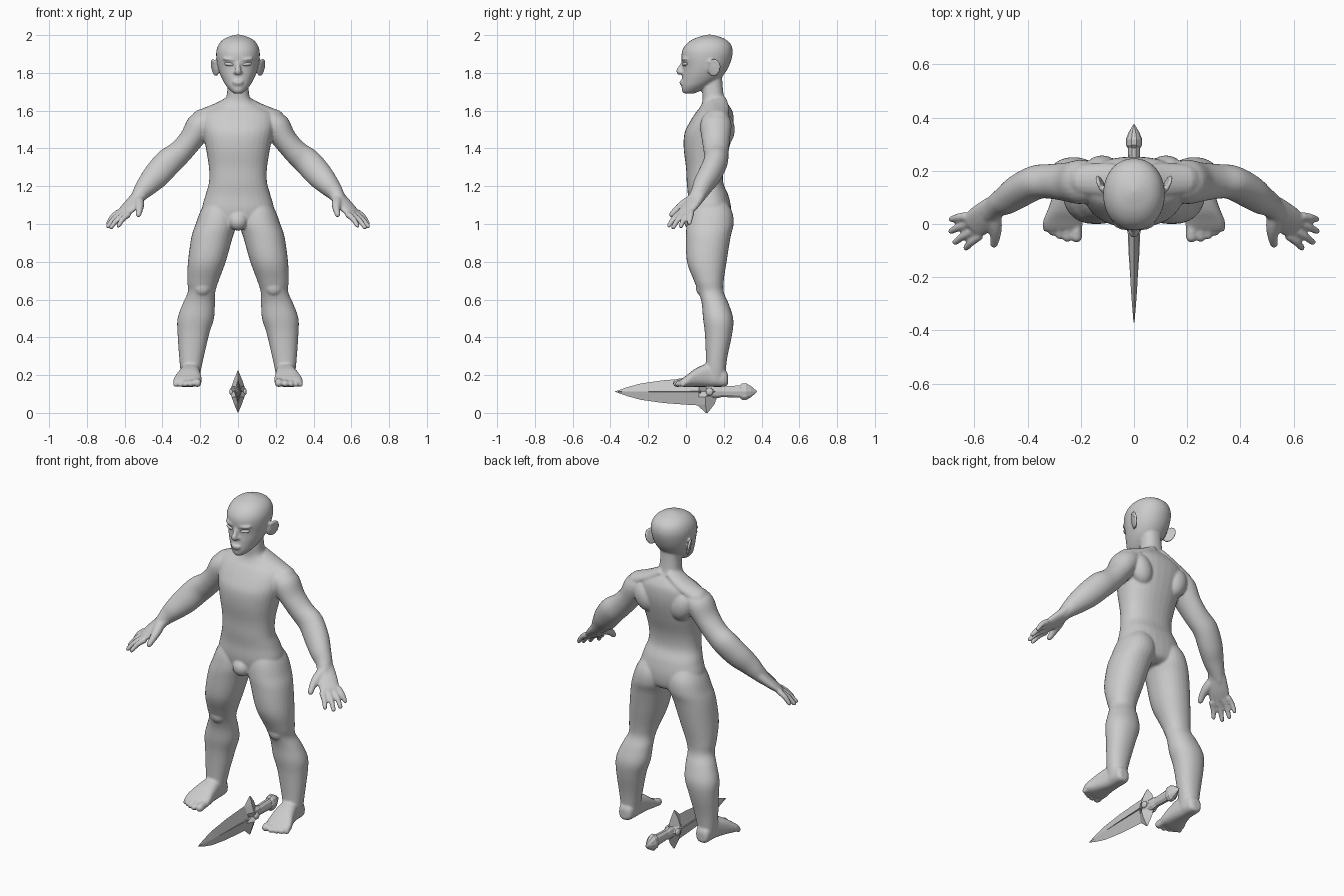
import bpy, bmesh
from math import cos, sin, pi, radians
from mathutils import Vector, Matrix, Euler


def finish(name, bm, mirror=False):
    """Turn a bmesh into an object, optionally with a mirrored copy across x = 0."""
    if mirror:
        dup = bmesh.ops.duplicate(bm, geom=bm.verts[:] + bm.edges[:] + bm.faces[:])
        for v in dup["geom"]:
            if isinstance(v, bmesh.types.BMVert):
                v.co.x *= -1
    bmesh.ops.recalc_face_normals(bm, faces=bm.faces[:])
    me = bpy.data.meshes.new(name)
    bm.to_mesh(me)
    bm.free()
    ob = bpy.data.objects.new(name, me)
    bpy.context.collection.objects.link(ob)
    return ob


def spline(rings, steps):
    """Catmull-Rom interpolation of (centre, u, v) rings."""
    out, last = [], len(rings) - 1
    for i in range(last):
        q = [rings[max(0, min(last, i + k))] for k in (-1, 0, 1, 2)]
        for s in range(steps):
            t = s / steps
            w = (-.5*t + t*t - .5*t**3, 1 - 2.5*t*t + 1.5*t**3,
                 .5*t + 2*t*t - 1.5*t**3, -.5*t*t + .5*t**3)
            out.append([sum((q[k][j] * w[k] for k in range(4)), Vector((0, 0, 0))) for j in range(3)])
    return out + [rings[-1]]


def loft(name, rings, n=24, p=2.0, steps=5, mirror=False):
    bm = bmesh.new()
    power = lambda a: (1 if a >= 0 else -1) * abs(a) ** (2 / p)
    loops = []
    for c, u, v in spline(rings, steps):
        loops.append([bm.verts.new(c + u * power(cos(2*pi*k/n)) + v * power(sin(2*pi*k/n)))
                      for k in range(n)])
    for a, b in zip(loops, loops[1:]):
        for k in range(n):
            bm.faces.new((a[k], a[(k+1) % n], b[(k+1) % n], b[k]))
    bm.faces.new(loops[0])
    bm.faces.new(loops[-1])
    return finish(name, bm, mirror)


def zrings(rows):
    """Rows of z, x0, x1, y0, y1."""
    return [(Vector(((a+b)/2, (c+d)/2, z)), Vector(((b-a)/2, 0, 0)), Vector((0, (d-c)/2, 0)))
            for z, a, b, c, d in rows]


def yrings(rows):
    """Rows of y, x0, x1, z0, z1."""
    return [(Vector(((a+b)/2, y, (c+d)/2)), Vector(((b-a)/2, 0, 0)), Vector((0, 0, (d-c)/2)))
            for y, a, b, c, d in rows]


def tube(name, pts, ref=(0, 1, 0), mirror=True, n=16, steps=4):
    """Rounded limb along points x, y, z, radius along ref, radius across."""
    P = [Vector(q[:3]) for q in pts]
    rings = []
    for i, q in enumerate(pts):
        t = (P[min(i+1, len(P)-1)] - P[max(i-1, 0)]).normalized()
        u = Vector(ref)
        u = (u - t * u.dot(t)).normalized()
        rings.append((P[i], u * q[3], t.cross(u) * q[4]))
    rings = spline(rings, steps)
    c, u, v = rings[-1]
    r = min(u.length, v.length)
    for a in (.5, 1.0, 1.4):
        rings.append((c + t * r * sin(a), u * cos(a), v * cos(a)))
    return loft(name, rings, n, steps=1, mirror=mirror)


def ball(name, loc, rad, rot=(0, 0, 0), mirror=False):
    bm = bmesh.new()
    M = Matrix.LocRotScale(Vector(loc), Euler([radians(a) for a in rot]), Vector(rad))
    bmesh.ops.create_uvsphere(bm, u_segments=24, v_segments=14, radius=1, matrix=M)
    return finish(name, bm, mirror)


body = []
# Torso and neck
body.append(loft("torso", zrings([(z, -h, h, a, b) for z, h, a, b in [
    (.975, .08, .06, .19), (1.0, .15, .025, .23), (1.07, .19, .01, .24), (1.15, .173, .01, .225),
    (1.22, .154, .004, .197), (1.3, .154, 0, .2), (1.4, .17, -.012, .228), (1.48, .186, -.008, .247),
    (1.54, .195, .02, .253), (1.59, .18, .052, .248), (1.625, .12, .078, .23),
    (1.66, .068, .088, .205), (1.72, .056, .085, .195), (1.8, .055, .09, .19)]]), 32, 2.3))
body.append(tube("shoulder_slope", [(.02, .165, 1.66, .05, .03), (.1, .165, 1.61, .065, .035),
                                    (.2, .165, 1.56, .06, .045)]))
body.append(ball("shoulder_blade", (.12, .2, 1.5), (.065, .058, .09), (0, 20, 0), True))
body.append(ball("groin", (0, .035, 1.015), (.05, .045, .05)))

# Head, nose, brows, lips and ears
body.append(loft("head", zrings([(z, -h, h, a, b) for z, h, a, b in [
    (1.69, .018, -.008, .04), (1.702, .036, -.02, .07), (1.73, .062, -.023, .12),
    (1.76, .08, -.022, .17), (1.79, .094, -.02, .2), (1.83, .107, -.017, .225),
    (1.88, .115, -.024, .243), (1.92, .114, -.019, .247), (1.955, .1, .004, .235),
    (1.98, .074, .04, .205), (1.995, .038, .083, .165), (2.003, .004, .12, .13)]]), 32, 2.1))
body.append(tube("nose", [(0, -.008, 1.865, .014, .011), (0, -.022, 1.835, .014, .012),
                          (0, -.037, 1.812, .015, .016), (0, -.036, 1.803, .014, .016)], mirror=False))
body.append(ball("nostril", (.014, -.024, 1.803), (.011, .013, .009), mirror=True))
body.append(ball("brow", (.048, -.008, 1.872), (.036, .013, .009), (0, -6, 18), True))
body.append(ball("upper_lip", (0, -.024, 1.753), (.03, .011, .006)))
body.append(ball("lower_lip", (0, -.023, 1.742), (.024, .011, .007)))
body.append(ball("ear", (.122, .145, 1.825), (.009, .032, .045), (-15, 10, -22), True))
M = (Matrix.Translation((.124, .147, 1.828)) @ Euler((radians(-15), radians(10), radians(-22))).to_matrix().to_4x4())
rim = [M @ Vector((0, .03 * cos(a), .04 * sin(a))) for a in [radians(d) for d in range(-90, 151, 30)]]
body.append(tube("ear_rim", [(*q, .008, .008) for q in rim], (1, 0, 0), n=10))

# Arms, hands and digits
body.append(tube("arm", [(.12, .165, 1.57, .05, .04), (.165, .16, 1.55, .075, .06),
    (.205, .158, 1.515, .083, .073), (.25, .158, 1.445, .074, .064), (.307, .16, 1.38, .066, .065),
    (.367, .157, 1.33, .064, .073), (.43, .125, 1.26, .062, .071), (.48, .09, 1.205, .054, .058),
    (.512, .072, 1.168, .046, .046), (.545, .045, 1.125, .04, .03)], n=24))
across = (.55, .8, .15)
body.append(tube("palm", [(.505, .078, 1.175, .042, .036), (.54, .05, 1.13, .05, .031),
    (.575, .018, 1.09, .056, .026), (.602, -.006, 1.062, .054, .02)], across))
for i, (a, b) in enumerate([((.578, -.042, 1.052), (.632, -.09, .992)),
                            ((.6, -.02, 1.052), (.672, -.068, .982)),
                            ((.617, .006, 1.056), (.688, -.027, .988)),
                            ((.63, .03, 1.064), (.687, .018, 1.005))]):
    m = (Vector(a) + Vector(b)) / 2 + Vector((.004, 0, .005))
    body.append(tube("finger_%d" % i, [(*a, .017, .017), (*m, .015, .015), (*b, .012, .012)], across))
body.append(tube("thumb", [(.53, .045, 1.14, .028, .026), (.522, -.01, 1.105, .026, .025),
    (.522, -.05, 1.075, .019, .019), (.527, -.076, 1.05, .015, .015)], (1, 0, 0)))

# Legs
body.append(loft("leg", zrings([(1.14, .03, .155, .05, .2), (1.07, .008, .198, .018, .243),
    (1.0, .006, .224, .004, .252), (.93, .028, .247, 0, .236), (.8, .065, .265, .005, .215),
    (.7, .102, .268, .042, .2), (.64, .12, .266, .066, .2), (.58, .122, .292, .083, .225),
    (.5, .127, .32, .09, .25), (.42, .152, .32, .1, .245), (.3, .18, .312, .105, .22),
    (.22, .197, .304, .105, .21), (.165, .205, .295, .11, .205)]), 28, 2.15, mirror=True))
body.append(ball("kneecap", (.19, .082, .665), (.045, .03, .045), mirror=True))

# Feet and toes
body.append(loft("foot", yrings([(.222, .235, .275, .152, .2), (.205, .21, .292, .139, .23),
    (.13, .202, .3, .138, .262), (.06, .196, .322, .138, .24), (.01, .192, .342, .137, .205),
    (-.02, .198, .338, .139, .182), (-.03, .21, .325, .145, .17)]), 24, 2.6, mirror=True))
for i, (x, y, r) in enumerate([(.216, -.07, .022), (.251, -.068, .017), (.28, -.058, .016),
                               (.306, -.045, .015), (.33, -.03, .014)]):
    body.append(tube("toe_%d" % i, [(x, .01, .165, r, r), (x, y/2 + .01, .162, r*.95, r),
                                    (x, y + r, .138 + r*.9, r, r)], (1, 0, 0)))

# Fuse the skin parts into one smooth body
bpy.ops.object.select_all(action='DESELECT')
for ob in body:
    ob.select_set(True)
bpy.context.view_layer.objects.active = body[0]
bpy.ops.object.join()
skin = bpy.context.object
skin.name = "body"
rm = skin.modifiers.new("fuse", 'REMESH')
rm.mode = 'VOXEL'
rm.voxel_size = .0065
rm.use_smooth_shade = True
sm = skin.modifiers.new("soften", 'SMOOTH')
sm.factor = .5
sm.iterations = 4

# Eyes
eyes = ball("eyes", (.048, -.004, 1.846), (.027, .014, .01), (0, -6, 20), True)
eyes.data.shade_smooth()

# Dagger lying along y between the feet
Z = .1125
def dagger_part(name, rows, n=4):
    return loft(name, yrings([(y, -x, x, Z - h, Z + h) for y, x, h in rows]), n, steps=1)

dagger_part("blade", [(-.375, .0005, .001), (-.31, .007, .024), (-.24, .012, .043), (-.12, .017, .06),
                      (0, .02, .069), (.07, .022, .073)])
dagger_part("blade_rib", [(-.36, .003, .003), (-.1, .021, .007), (.08, .028, .01)])
dagger_part("handle", [(.13, .026, .036), (.17, .024, .036), (.19, .021, .03), (.29, .023, .034)], 10)
dagger_part("pommel", [(.285, .024, .035), (.297, .03, .046), (.318, .031, .047), (.345, .02, .03),
                       (.375, .002, .003)], 10)
half = [(0, .001, .105, .115), (.045, .02, .055, .15), (.085, .034, .04, .165)]
full = half + [(Z, .044, .07, .19)] + [(2*Z - z, x, a, b) for z, x, a, b in reversed(half)]
loft("guard", zrings([(z, -x, x, a, b) for z, x, a, b in full]), 4, steps=1)
ball("guard_stud", (.034, .125, Z), (.012, .02, .02), mirror=True)
